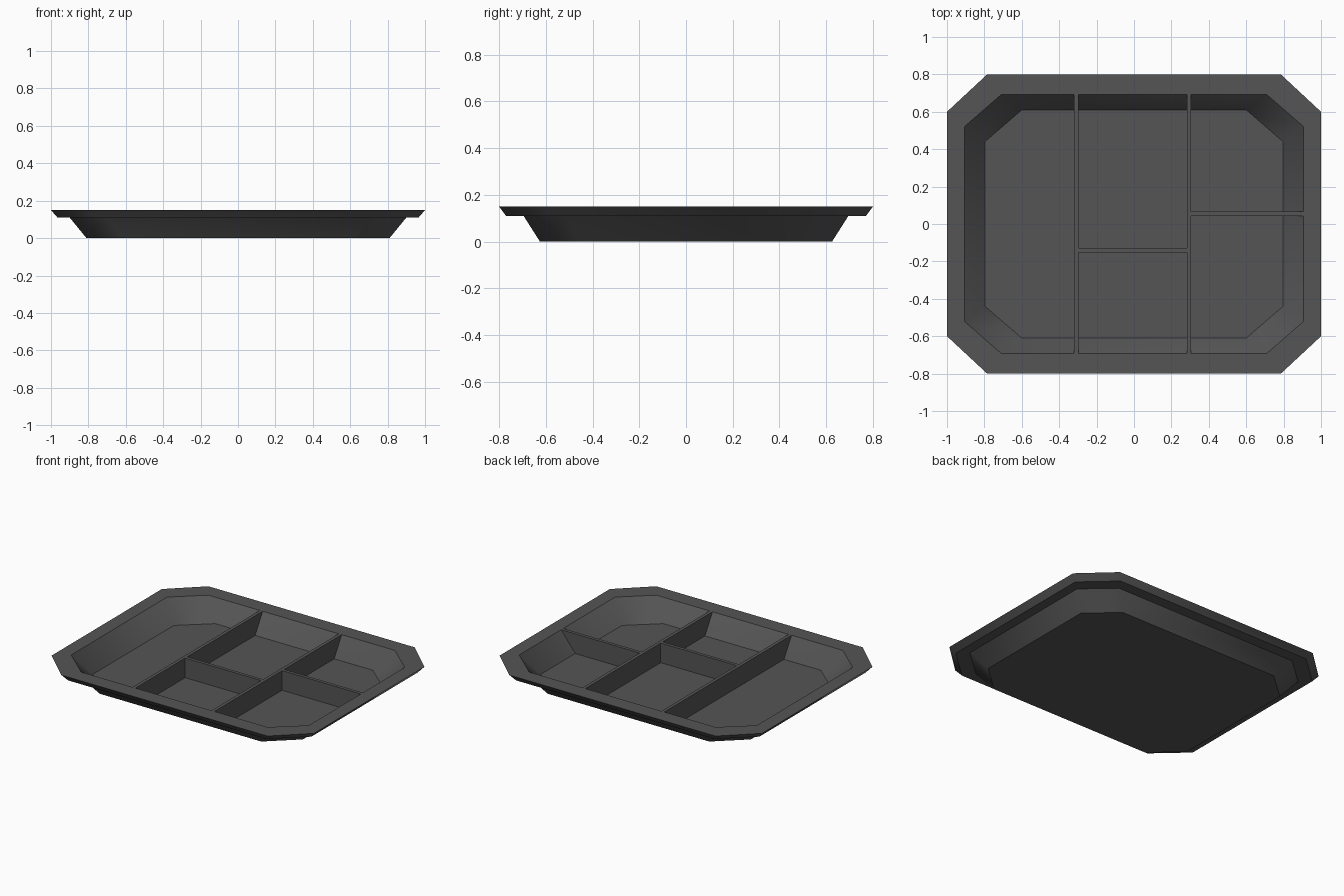
import bpy, bmesh, math

if "Cube" in bpy.data.objects:
    bpy.data.objects.remove(bpy.data.objects["Cube"])

grey = bpy.data.materials.new("dark grey plastic")
grey.diffuse_color = (0.09, 0.09, 0.09, 1)
grey.use_nodes = True
grey.node_tree.nodes["Principled BSDF"].inputs["Base Color"].default_value = grey.diffuse_color


def finish(bm, name):
    bmesh.ops.recalc_face_normals(bm, faces=bm.faces)
    mesh = bpy.data.meshes.new(name)
    bm.to_mesh(mesh)
    bm.free()
    mesh.materials.append(grey)
    obj = bpy.data.objects.new(name, mesh)
    bpy.context.collection.objects.link(obj)
    return obj


def octagon(bm, hx, hy, cx, cy, z):
    """Rectangle with cut corners; cx, cy are where the cuts begin."""
    pts = [(hx, -cy), (hx, cy), (cx, hy), (-cx, hy),
           (-hx, cy), (-hx, -cy), (-cx, -hy), (cx, -hy)]
    return [bm.verts.new((x, y, z)) for x, y in pts]


# Tray shell: rings from the underside, round the rim, to the inner floor
FLOOR, TOP = 0.015, 0.15
bm = bmesh.new()
rings = [octagon(bm, *r) for r in (
    (0.81, 0.625, 0.615, 0.45, 0.0),
    (0.90, 0.695, 0.705, 0.52, 0.11),
    (0.965, 0.77, 0.755, 0.58, 0.11),
    (1.0, 0.80, 0.785, 0.60, TOP),
    (0.905, 0.692, 0.71, 0.522, TOP),
    (0.797, 0.61, 0.60, 0.44, FLOOR))]
for a, b in zip(rings, rings[1:]):
    for i in range(8):
        j = (i + 1) % 8
        bm.faces.new((a[i], a[j], b[j], b[i]))
bm.faces.new(rings[0])
bm.faces.new(rings[-1])
tray = finish(bm, "tray_shell")
bpy.context.view_layer.objects.active = tray
tray.select_set(True)
bpy.ops.object.shade_smooth_by_angle(angle=math.radians(40))


# Dividers: thin walls whose ends follow the slope of the shell
def divider(name, axis, centre, low, high):
    """low and high are (start, end) along the axis at floor and top."""
    bm = bmesh.new()
    outline = [(low[0], FLOOR), (low[1], FLOOR), (high[1], TOP), (high[0], TOP)]
    sides = []
    for off in (-0.0115, 0.0115):
        t = centre + off
        sides.append([bm.verts.new((t, s, z) if axis == "y" else (s, t, z))
                      for s, z in outline])
    for side in sides:
        bm.faces.new(side)
    for i in range(4):
        j = (i + 1) % 4
        bm.faces.new((sides[0][i], sides[0][j], sides[1][j], sides[1][i]))
    return finish(bm, name)


for name, x in (("left_divider", -0.308), ("right_divider", 0.294)):
    divider(name, "y", x, (-0.61, 0.61), (-0.692, 0.692))
divider("middle_cross_divider", "x", -0.14, (-0.2965, 0.2825), (-0.2965, 0.2825))
divider("right_cross_divider", "x", 0.055, (0.3055, 0.797), (0.3055, 0.905))
